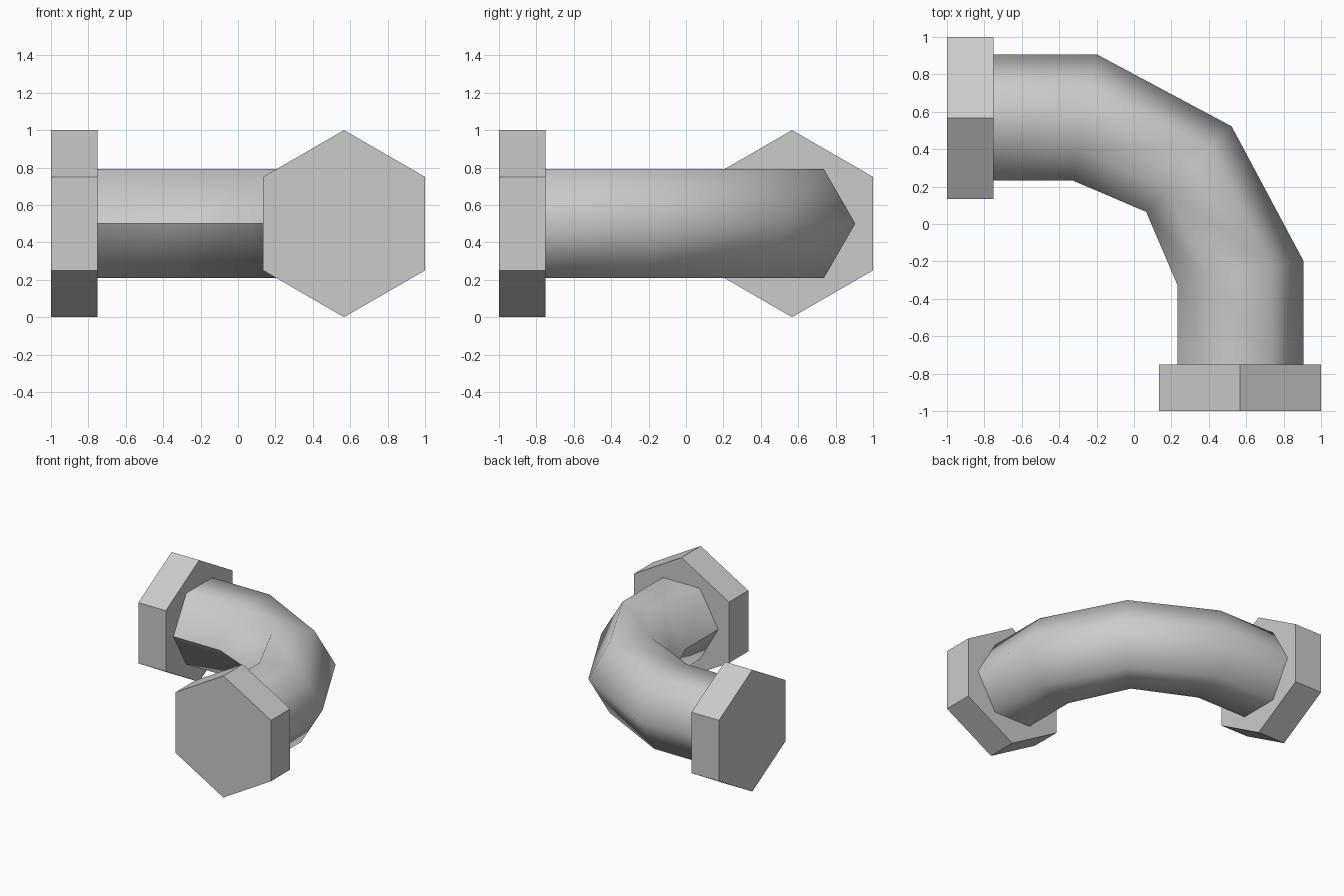
import bpy
import bmesh
from math import cos, sin, pi
from mathutils import Vector

cube = bpy.data.objects.get("Cube")
if cube:
    bpy.data.objects.remove(cube, do_unlink=True)

grey = bpy.data.materials.new("pipe grey")
grey.use_nodes = True
grey.diffuse_color = (0.6, 0.6, 0.6, 1)
grey.node_tree.nodes["Principled BSDF"].inputs["Base Color"].default_value = grey.diffuse_color

UP = Vector((0, 0, 1))
AXIS = 0.567      # distance of each pipe end's axis from the middle
HEIGHT = 0.5


def loft(name, rings, smooth):
    """Join six-sided rings into a closed solid; smooth sides keep the first seam sharp."""
    bm = bmesh.new()
    loops = [[bm.verts.new(p) for p in ring] for ring in rings]
    for a, b in zip(loops, loops[1:]):
        for i in range(6):
            j = (i + 1) % 6
            bm.faces.new((a[i], a[j], b[j], b[i])).smooth = smooth
        bm.edges.get((a[0], b[0])).smooth = False
    for end in (loops[0], loops[-1]):
        cap = bm.faces.new(end)
        for edge in cap.edges:
            edge.smooth = False
    bmesh.ops.recalc_face_normals(bm, faces=bm.faces)
    mesh = bpy.data.meshes.new(name)
    bm.to_mesh(mesh)
    bm.free()
    mesh.materials.append(grey)
    obj = bpy.data.objects.new(name, mesh)
    bpy.context.collection.objects.link(obj)


def hexagon(centre, across, up):
    return [centre + across * cos(i * pi / 3) + up * sin(i * pi / 3) for i in range(6)]


# Elbow pipe: inner and outer bend points, mirrored across the diagonal
half = [((-0.75, 0.232), (-0.75, 0.905)), ((-0.326, 0.232), (-0.195, 0.905))]
middle = [((0.065, 0.065), (0.522, 0.522))]
stations = half + middle + [(i[::-1], o[::-1]) for i, o in reversed(half)]
rings = []
for inner, outer in stations:
    a, b = Vector((*inner, HEIGHT)), Vector((*outer, HEIGHT))
    rings.append(hexagon((a + b) / 2, (a - b) / 2, UP * 0.337))
loft("elbow_pipe", rings, True)

# Hexagonal end collars with a corner pointing up
for name, along, side in (("back_collar", Vector((1, 0, 0)), Vector((0, 1, 0))),
                          ("front_collar", Vector((0, 1, 0)), Vector((1, 0, 0)))):
    centre = side * AXIS + UP * HEIGHT
    loft(name, [hexagon(centre + along * d, UP * 0.5, side * 0.5) for d in (-1, -0.75)], False)
